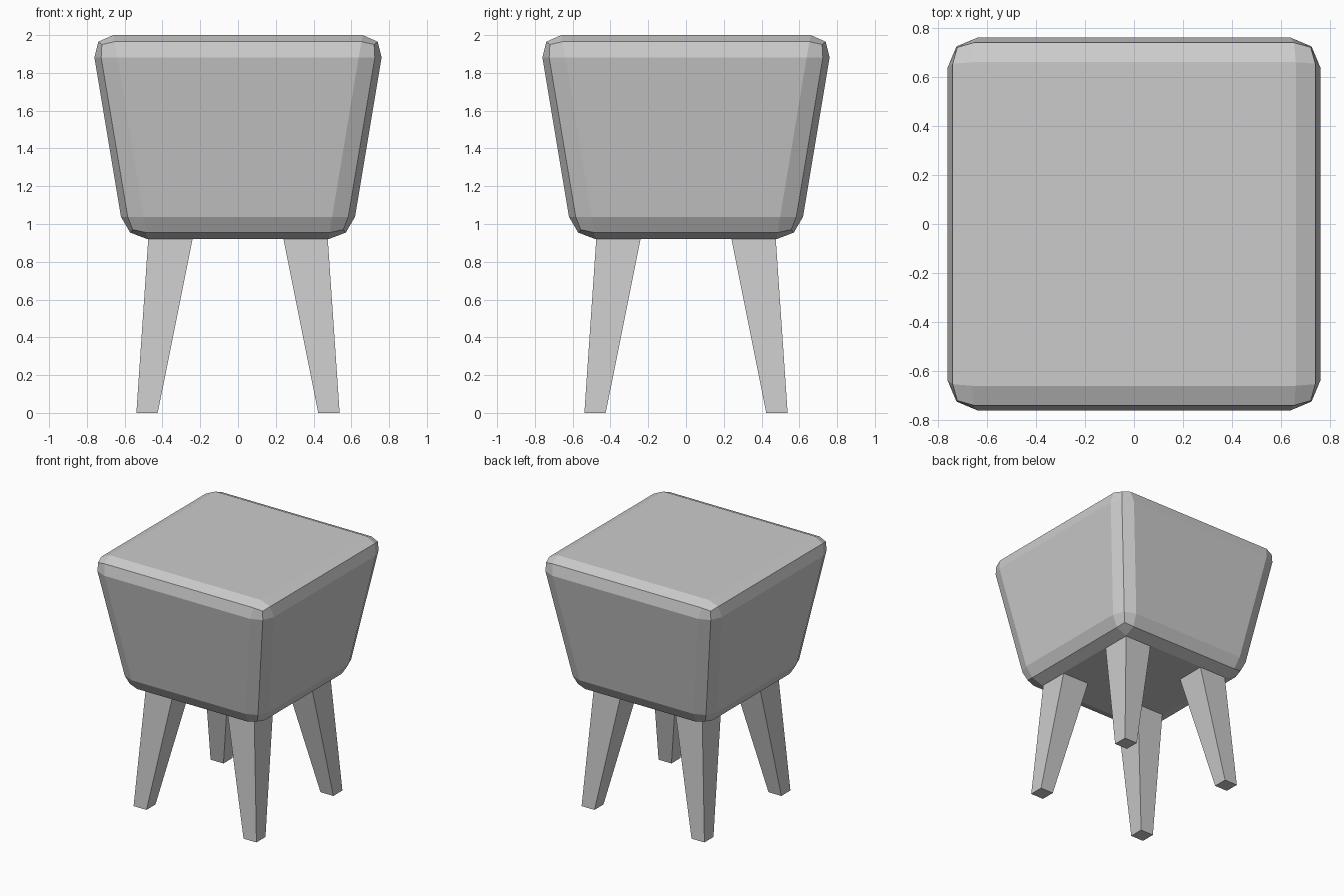
import bpy, bmesh

if "Cube" in bpy.data.objects:
    bpy.data.objects.remove(bpy.data.objects["Cube"])


def frustum(name, z0, x0, z1, x1):
    """Square tapered block; x0 / x1 are (min, max) in both x and y at z0 / z1."""
    bm = bmesh.new()
    bmesh.ops.create_cube(bm, size=2)
    for v in bm.verts:
        z, (lo, hi) = (z1, x1) if v.co.z > 0 else (z0, x0)
        v.co = (hi if v.co.x > 0 else lo, hi if v.co.y > 0 else lo, z)
    me = bpy.data.meshes.new(name)
    bm.to_mesh(me)
    bm.free()
    ob = bpy.data.objects.new(name, me)
    bpy.context.collection.objects.link(ob)
    return ob


# Padded seat: tapered block with two-segment bevelled edges
seat = frustum("seat", 0.92, (-0.60, 0.60), 2.0, (-0.78, 0.78))
bevel = seat.modifiers.new("bevel", 'BEVEL')
bevel.width = 0.12
bevel.segments = 2
bevel.limit_method = 'NONE'

# Four splayed tapered legs, mirrored in x and y
legs = frustum("legs", 0.0, (0.425, 0.538), 0.925, (0.24, 0.475))
mirror = legs.modifiers.new("mirror", 'MIRROR')
mirror.use_axis = (True, True, False)
mirror.use_clip = False
mirror.use_mirror_merge = False
